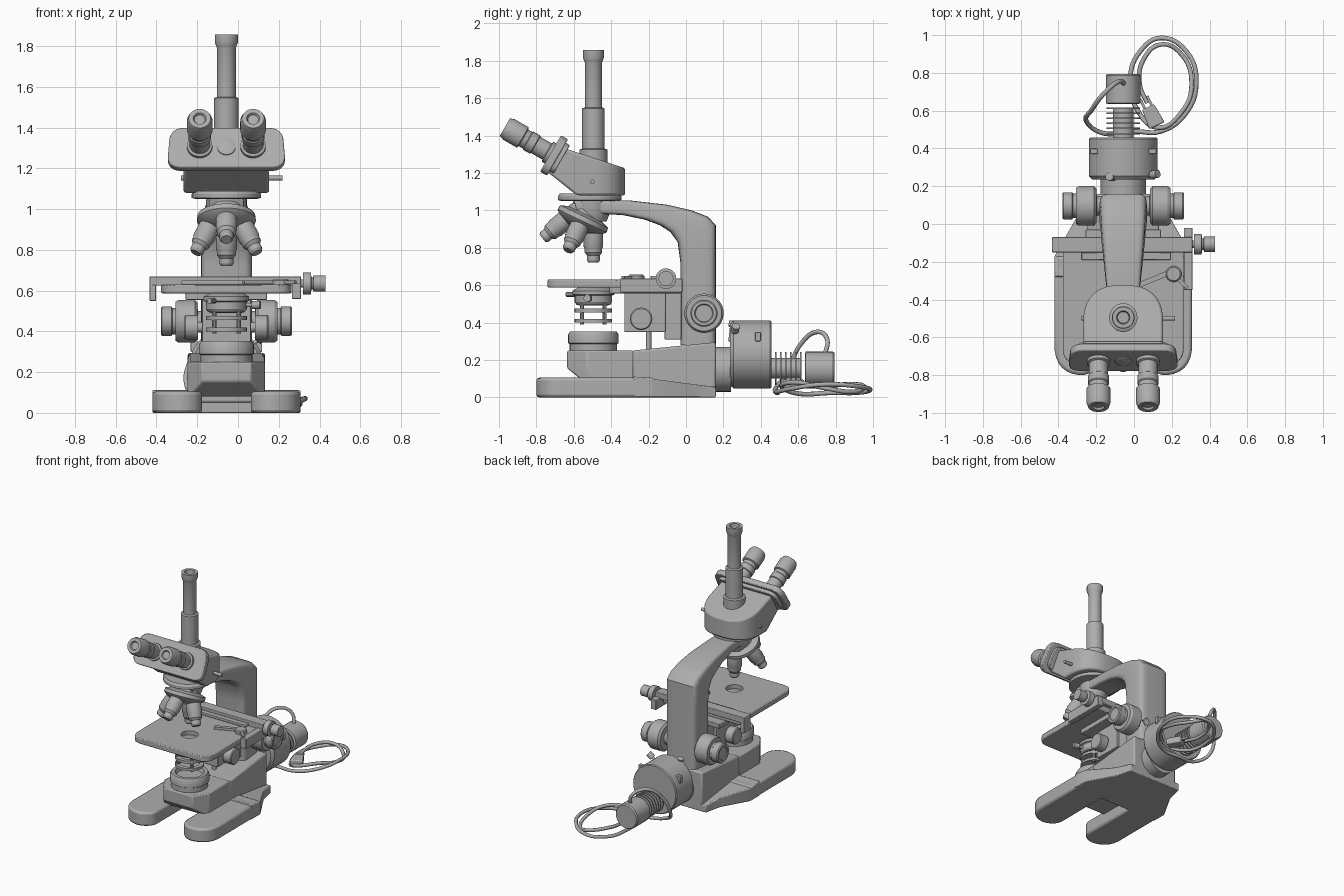
import bpy, bmesh, math
from mathutils import Vector, Matrix

if "Cube" in bpy.data.objects:
    bpy.data.objects.remove(bpy.data.objects["Cube"])

CX, OY = -0.057, -0.495          # instrument centre line and optical axis
grey = bpy.data.materials.new("grey_metal")
grey.diffuse_color = (0.42, 0.42, 0.42, 1)
grey.use_nodes = True
grey.node_tree.nodes["Principled BSDF"].inputs["Base Color"].default_value = grey.diffuse_color


def finish(name, bm, bevel=0.0):
    bmesh.ops.recalc_face_normals(bm, faces=bm.faces)
    me = bpy.data.meshes.new(name)
    bm.to_mesh(me)
    bm.free()
    me.materials.append(grey)
    ob = bpy.data.objects.new(name, me)
    ob.location.x = CX
    bpy.context.collection.objects.link(ob)
    if bevel:
        m = ob.modifiers.new("bevel", 'BEVEL')
        m.width, m.segments, m.limit_method = bevel, 2, 'ANGLE'
    return ob


def skin(bm, rings):
    """Join rings of points into a closed skin with end caps."""
    vs = [[bm.verts.new(p) for p in ring] for ring in rings]
    n = len(vs[0])
    for a, b in zip(vs, vs[1:]):
        for i in range(n):
            bm.faces.new((a[i], a[(i + 1) % n], b[(i + 1) % n], b[i]))
    bm.faces.new(vs[0])
    bm.faces.new(vs[-1])


def lathe(name, profile, origin, axis=(0, 0, 1), seg=32):
    """Turn (radius, distance) pairs about an axis."""
    rot = Vector((0, 0, 1)).rotation_difference(Vector(axis)).to_matrix()
    bm = bmesh.new()
    skin(bm, [[Vector(origin) + rot @ Vector((r * math.cos(2 * math.pi * i / seg),
              r * math.sin(2 * math.pi * i / seg), t)) for i in range(seg)] for r, t in profile])
    return finish(name, bm)


def rounded(pts, radii, n=6):
    """Round the corners of a 2D outline."""
    out = []
    for i, p in enumerate(pts):
        r, p = radii[i], Vector(p)
        if not r:
            out.append(tuple(p))
            continue
        a = p + (Vector(pts[i - 1]) - p).normalized() * r
        b = p + (Vector(pts[(i + 1) % len(pts)]) - p).normalized() * r
        out += [tuple(a * (1 - t) ** 2 + p * 1.6 * t * (1 - t) + (a + b) * 0.2 * t * (1 - t) + b * t ** 2)
                for t in (k / n for k in range(n + 1))]
    return out


def prism(name, pts, lo, hi, axis='Z', bevel=0.0, mat=None, cuts=()):
    """Extrude an outline along z (x,y points) or x (y,z points); cut by planes."""
    bm = bmesh.new()
    place = (lambda p, h: (p[0], p[1], h)) if axis == 'Z' else (lambda p, h: (h, p[0], p[1]))
    skin(bm, [[place(p, h) for p in pts] for h in (lo, hi)])
    for co, no in cuts:
        bmesh.ops.bisect_plane(bm, geom=bm.verts[:] + bm.edges[:] + bm.faces[:],
                               plane_co=co, plane_no=no, clear_outer=True)
        bmesh.ops.holes_fill(bm, edges=[e for e in bm.edges if e.is_boundary])
    if mat:
        bm.transform(mat)
    return finish(name, bm, bevel)


def box(name, x0, x1, y0, y1, z0, z1, bevel=0.004):
    return prism(name, [(x0, y0), (x1, y0), (x1, y1), (x0, y1)], z0, z1, 'Z', bevel)


# --- base: two feet, rear plate, sloping body and lamp block
for s, side in ((-1, "left"), (1, "right")):
    leg = rounded([(s * .363, -.8), (s * .363, -.17), (s * .12, -.17), (s * .12, -.74), (s * .18, -.8)],
                  [.13, 0, 0, .03, .04])
    prism(side + "_foot", leg, 0, .105, 'Z', .015)
prism("rear_base", [(-.363, -.28), (.363, -.28), (.363, -.17), (.25, .03), (.22, .16),
                    (-.22, .16), (-.25, .03), (-.363, -.17)], 0, .13, 'Z', .006,
      cuts=[((0, -.28, .112), (0, .13, 1))])
prism("base_body", [(-.29, .05), (-.29, .25), (.16, .295), (.16, .02)], -.19, .19, 'X', .012)
prism("lamp_block", [(-.19, -.28), (.19, -.28), (.19, -.53), (.12, -.635), (-.12, -.635), (-.19, -.53)],
      .08, .25, 'Z', .008, cuts=[((0, -.635, .155), (0, -.6, -.75))])
lathe("field_lens_ring", [(.127, .24), (.127, .285), (.135, .29), (.135, .335), (.125, .352),
                          (.1, .352), (.09, .325)], (0, OY, 0), seg=40)

# --- arm: lofted rounded sections (outer y, z, inner y, z, half width)
stations = [(.16, .28, -.03, .28, .125), (.16, .74, -.03, .72, .125), (.16, .92, -.045, .83, .125),
            (.12, .965, -.085, .885, .12), (.03, 1.0, -.14, .92, .115), (-.1, 1.03, -.22, .95, .105),
            (-.3, 1.053, -.34, .975, .09), (-.6, 1.058, -.58, .985, .085)]
sup = lambda v: math.copysign(abs(v) ** .35, v)
arm = bmesh.new()
rings = []
for yo, zo, yi, zi, hw in stations:
    c, d = Vector((0, yo + yi, zo + zi)) / 2, Vector((0, yo - yi, zo - zi)) / 2
    rings.append([c + d * sup(math.cos(a)) + Vector((hw * sup(math.sin(a)), 0, 0))
                  for a in (2 * math.pi * (i + .5) / 24 for i in range(24))])
skin(arm, rings)
finish("arm", arm)

# --- focus knobs on both sides
for s, side in ((-1, "left"), (1, "right")):
    lathe(side + "_focus_knob", [(.05, .11), (.05, .14), (.09, .142), (.105, .155), (.105, .235), (.095, .25),
          (.065, .25), (.065, .265), (.072, .27), (.072, .315), (.066, .322), (.05, .322), (.045, .316)],
          (0, .096, .45), (s, 0, 0), 40)
    lathe(side + "_condenser_knob", [(.025, .1), (.025, .14), (.06, .14), (.06, .2), (.054, .206)],
          (0, -.24, .42), (s, 0, 0), 28)

# --- viewing head
prism("head_body", rounded([(-.21, -.8), (.21, -.8), (.21, -.325), (-.21, -.325)], [0, 0, .16, .16], 8),
      1.08, 1.45, 'Z', .012,
      cuts=[((0, -.325, 1.225), (0, .33, 1)), ((0, -.70, 1.29), (0, -.86, .5)),
            ((0, -.59, 1.085), (0, -.62, -.78))])
lathe("head_mount", [(.15, 1.05), (.17, 1.055), (.17, 1.075), (.16, 1.09)], (0, -.515, 0), seg=40)
lathe("head_pin", [(.012, .2), (.012, .275)], (0, -.5, 1.152), (1, 0, 0), 12)
lathe("left_head_pin", [(.012, .2), (.012, .222)], (0, -.5, 1.152), (-1, 0, 0), 12)
tilt = Matrix.Translation((0, -.70, 1.29)) @ Matrix.Rotation(math.radians(60), 4, 'X')
prism("eyepiece_plate", rounded([(-.292, -.112), (.292, -.112), (.275, .112), (-.275, .112)], [.06] * 4),
      -.015, .028, 'Z', .006, tilt)
prism("plate_backing", rounded([(-.255, -.085), (.255, -.085), (.24, .09), (-.24, .09)], [.05] * 4),
      -.04, -.01, 'Z', .004, tilt)
lathe("plate_dial", [(.045, .02), (.045, .034), (.035, .038)], (0, -.70, 1.29), (0, -.866, .5), 24)
for s, side in ((-1, "left"), (1, "right")):
    lathe(side + "_eyepiece", [(.062, .02), (.062, .045), (.05, .05), (.05, .12), (.056, .124), (.056, .165),
          (.051, .17), (.051, .195), (.063, .2), (.063, .285), (.054, .31), (.032, .31), (.026, .298)],
          (s * .131, -.70, 1.29), (0, -.866, .5))
lathe("camera_tube", [(.075, 1.22), (.075, 1.325), (.06, 1.33), (.06, 1.545), (.046, 1.55), (.046, 1.79),
      (.05, 1.8), (.057, 1.82), (.057, 1.856), (.035, 1.856), (.03, 1.82)], (0, OY, 0))

# --- revolving nosepiece with four objectives sharing one apex
apex, ang = Vector((0, OY, 1.07)), math.radians(25.5)
axis = Vector((0, -math.sin(ang), -math.cos(ang)))
lathe("nosepiece_neck", [(.1, 1.06), (.1, .99), (.08, .94)], (0, OY - .01, 0))
lathe("nosepiece_disc", [(.085, .07), (.1, .10), (.142, .115), (.145, .14), (.13, .155), (.07, .185)],
      apex, axis, 40)
for i, name in enumerate(("working", "right", "front", "left")):
    d = Matrix.Rotation(i * math.pi / 2, 3, axis) @ Vector((0, 0, -1))
    lathe(name + "_objective", [(.04, .13), (.04, .19), (.052, .195), (.052, .265), (.047, .275), (.047, .295),
          (.034, .312), (.034, .338), (.026, .35), (.015, .35)], apex, d, 28)

# --- stage plate with light hole, rail and slide carriage
stage = prism("stage", rounded([(-.32, -.74), (.32, -.74), (.32, -.1), (-.32, -.1)], [.07, .07, 0, 0]),
              .587, .63, 'Z', .006)
cutter = lathe("stage_hole_cutter", [(.06, .5), (.06, .7)], (0, OY, 0))
cutter.hide_render = True
cutter.hide_viewport = True
cut = stage.modifiers.new("hole", 'BOOLEAN')
cut.object, cut.solver = cutter, 'EXACT'
box("stage_rail", -.378, .367, -.15, -.07, .625, .67)
box("rail_end", -.378, -.345, -.15, -.07, .55, .63)
box("slide_carriage", .322, .367, -.35, -.02, .56, .636)
box("stage_support", -.2, .2, -.41, -.03, .555, .59)
box("slide_holder", -.22, .25, -.19, -.15, .63, .65)
lathe("clip_pivot", [(.042, .62), (.042, .65), (.035, .657)], (.267, -.265, 0), seg=24)
prism("slide_clip", [(.08, -.31), (.25, -.24), (.345, -.33), (.335, -.345), (.25, -.27), (.09, -.335)],
      .632, .65)
lathe("stage_knob", [(.02, .36), (.02, .375), (.055, .375), (.055, .415), (.03, .417), (.03, .425),
      (.04, .428), (.04, .487)], (0, -.107, .635), (1, 0, 0), 28)
box("focus_slide", -.12, .12, -.33, -.11, .35, .56)
box("slide_rear", -.1, .1, -.115, -.025, .31, .57)
lathe("support_post", [(.015, .25), (.015, .36)], (0, -.2, 0), seg=16)

# --- condenser hanging below the stage
lathe("condenser", [(.07, .49), (.09, .495), (.1, .51), (.1, .545), (.112, .55), (.112, .57), (.06, .6)],
      (0, OY, 0), seg=36)
for i, (z0, z1) in enumerate(((.40, .418), (.455, .475))):
    ring = lathe("filter_ring_%d" % i, [(.1, z0), (.1, z1), (.07, z1), (.07, z0), (.1, z0)], (0, OY, 0))
for i in range(4):
    a = math.pi / 4 + i * math.pi / 2
    lathe("filter_rod_%d" % i, [(.011, .39), (.011, .5)],
          (.085 * math.cos(a), OY + .085 * math.sin(a), 0), seg=10)
lathe("iris_lever", [(.008, .08), (.008, .12), (.014, .12), (.014, .165)], (0, OY, .55), (-.5, -.85, 0), 10)
lathe("condenser_screw", [(.01, .08), (.01, .13), (.02, .13), (.02, .17)], (0, OY, .53), (1, -.2, 0), 12)

# --- rear lamp house along y
lathe("lamp_neck", [(.12, .15), (.12, .24)], (0, 0, .15), (0, 1, 0), 36)
lathe("lamp_drum", [(.165, .235), (.182, .255), (.182, .45), (.176, .457)], (0, 0, .23), (0, 1, 0), 48)
fins = [(.055, .45)]
for i in range(6):
    y = .475 + i * .027
    fins += [(.055, y), (.088, y), (.088, y + .008), (.055, y + .008)]
lathe("cooling_fins", fins, (0, 0, .155), (0, 1, 0), 36)
lathe("lamp_cap", [(.08, .635), (.092, .64), (.092, .785), (.085, .795)], (0, 0, .152), (0, 1, 0), 36)
for s, z in ((-1, .3), (1, .3)):
    box("drum_clip", s * .155 - .02, s * .155 + .02, .37, .4, z, z + .05)
lathe("lamp_screw", [(.01, .1), (.01, .2), (.022, .2), (.022, .24)], (0, .23, .23), (.75, .15, .62), 12)
lathe("neck_screw", [(.014, 0), (.014, .08), (.022, .08), (.022, .11)], (-.05, .24, .3), (-.2, 0.1, .9), 12)

# --- mains cable and plug (absolute positions)
path = [(-.05, .74, .22), (-.08, .755, .31), (-.15, .70, .35), (-.22, .61, .28), (-.25, .54, .13),
        (-.16, .48, .05), (0, .49, .025), (.14, .49, .03), (.27, .58, .05), (.33, .74, .07), (.28, .91, .06),
        (.14, .985, .04), (.03, .91, .025), (-.02, .78, .025), (.02, .6, .02), (.13, .51, .06), (.25, .59, .08),
        (.305, .74, .05), (.25, .9, .03), (.14, .95, .06), (.05, .87, .07), (.03, .74, .06), (.07, .64, .06)]
cu = bpy.data.curves.new("cable", 'CURVE')
cu.dimensions, cu.bevel_depth, cu.bevel_resolution = '3D', .0125, 2
cu.resolution_u, cu.use_fill_caps = 6, True
sp = cu.splines.new('BEZIER')
sp.bezier_points.add(len(path) - 1)
for bp, p in zip(sp.bezier_points, path):
    bp.co, bp.handle_left_type, bp.handle_right_type = p, 'AUTO', 'AUTO'
cu.materials.append(grey)
bpy.context.collection.objects.link(bpy.data.objects.new("cable", cu))
turn = Matrix.Translation((.155, .57, .07)) @ Matrix.Rotation(math.radians(25), 4, 'Z')
prism("plug", [(-.045, -.055), (.045, -.055), (.035, .055), (-.035, .055)], -.025, .025, 'Z', .008, turn)
for s in (-1, 1):
    prism("plug_pin", [(s * .02 - .007, .05), (s * .02 + .007, .05), (s * .02 + .007, .11),
                       (s * .02 - .007, .11)], -.007, .007, 'Z', 0, turn)

# --- smooth shading with sharp edges kept
for ob in bpy.context.scene.objects:
    if ob.type == 'MESH' and not ob.hide_render:
        ob.select_set(True)
        bpy.context.view_layer.objects.active = ob
bpy.ops.object.shade_smooth_by_angle(angle=math.radians(32))
